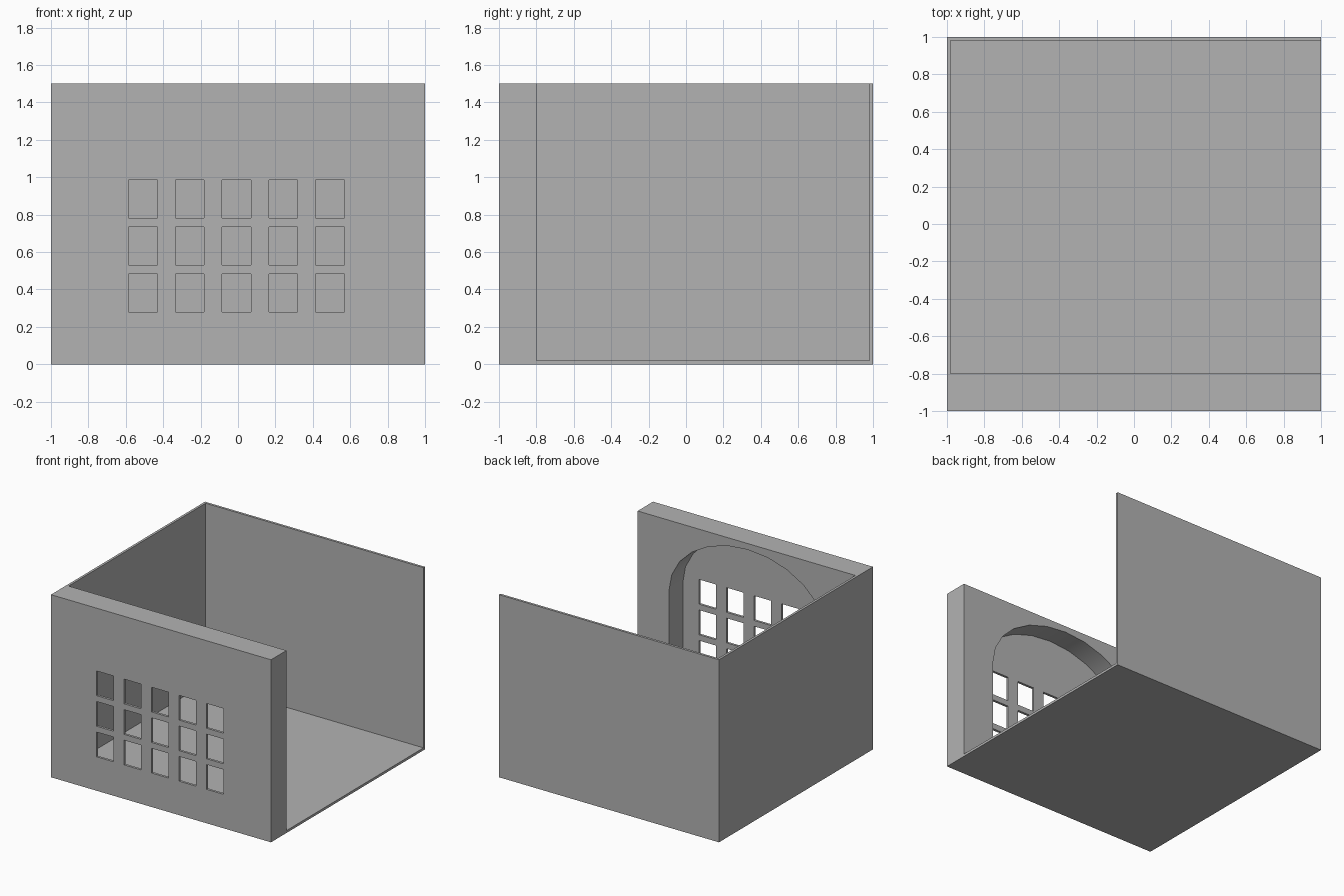
import bpy, bmesh, math
from mathutils import Matrix, Vector

cube = bpy.data.objects.get("Cube")
if cube:
    bpy.data.objects.remove(cube, do_unlink=True)

grey = bpy.data.materials.new("plain grey")
grey.use_nodes = True
COLOUR = (0.45, 0.45, 0.45, 1)
grey.diffuse_color = COLOUR
grey.node_tree.nodes["Principled BSDF"].inputs["Base Color"].default_value = COLOUR

T = 0.02          # thin slab thickness
H = 1.5           # wall height
INNER = -0.8      # inner face of the thick front wall


def add_box(bm, lo, hi):
    lo, hi = Vector(lo), Vector(hi)
    m = Matrix.Translation((lo + hi) / 2) @ Matrix.Diagonal((*(hi - lo), 1))
    bmesh.ops.create_cube(bm, size=1, matrix=m)


def finish(name, bm):
    bmesh.ops.recalc_face_normals(bm, faces=bm.faces)
    mesh = bpy.data.meshes.new(name)
    bm.to_mesh(mesh)
    bm.free()
    mesh.materials.append(grey)
    ob = bpy.data.objects.new(name, mesh)
    bpy.context.collection.objects.link(ob)
    return ob


def box(name, lo, hi):
    bm = bmesh.new()
    add_box(bm, lo, hi)
    return finish(name, bm)


def cut(target, cutter):
    cutter.hide_render = True
    bpy.context.view_layer.objects.active = target
    mod = target.modifiers.new("cut", 'BOOLEAN')
    mod.operation, mod.solver, mod.object = 'DIFFERENCE', 'EXACT', cutter
    bpy.ops.object.modifier_apply(modifier=mod.name)
    bpy.data.objects.remove(cutter, do_unlink=True)


# Floor and the two thin walls
box("floor", (-1 + T, INNER, 0), (1, 1 - T, T))
box("back_wall", (-1 + T, 1 - T, 0), (1, 1, H))
box("side_wall", (-1, INNER, 0), (-1 + T, 1, H))

# Thick front wall
front = box("front_wall", (-1, -1, 0), (1, INNER, H))

# Arched niche on the inside, leaving a thin outer panel
HALF, SPRING, RISE, STEPS = 0.715, 0.92, 0.53, 12
profile = [(HALF, T), *[(HALF * math.cos(a), SPRING + RISE * math.sin(a))
           for a in (math.pi * i / STEPS for i in range(STEPS + 1))], (-HALF, T)]
bm = bmesh.new()
face = bm.faces.new([bm.verts.new((x, -1 + T, z)) for x, z in profile])
ext = bmesh.ops.extrude_face_region(bm, geom=[face])
bmesh.ops.translate(bm, vec=(0, 0.3, 0),
                    verts=[v for v in ext["geom"] if isinstance(v, bmesh.types.BMVert)])
cut(front, finish("niche_cutter", bm))

# Grid of window openings through the panel
bm = bmesh.new()
for col in range(5):
    for row in range(3):
        x, z = -0.585 + 0.25 * col, 0.279 + 0.251 * row
        add_box(bm, (x, -1.1, z), (x + 0.154, -0.9, z + 0.203))
cut(front, finish("window_cutter", bm))

# Smooth the arch, keep corners crisp
bpy.ops.object.select_all(action='DESELECT')
front.select_set(True)
bpy.context.view_layer.objects.active = front
bpy.ops.object.shade_smooth_by_angle(angle=math.radians(30))
